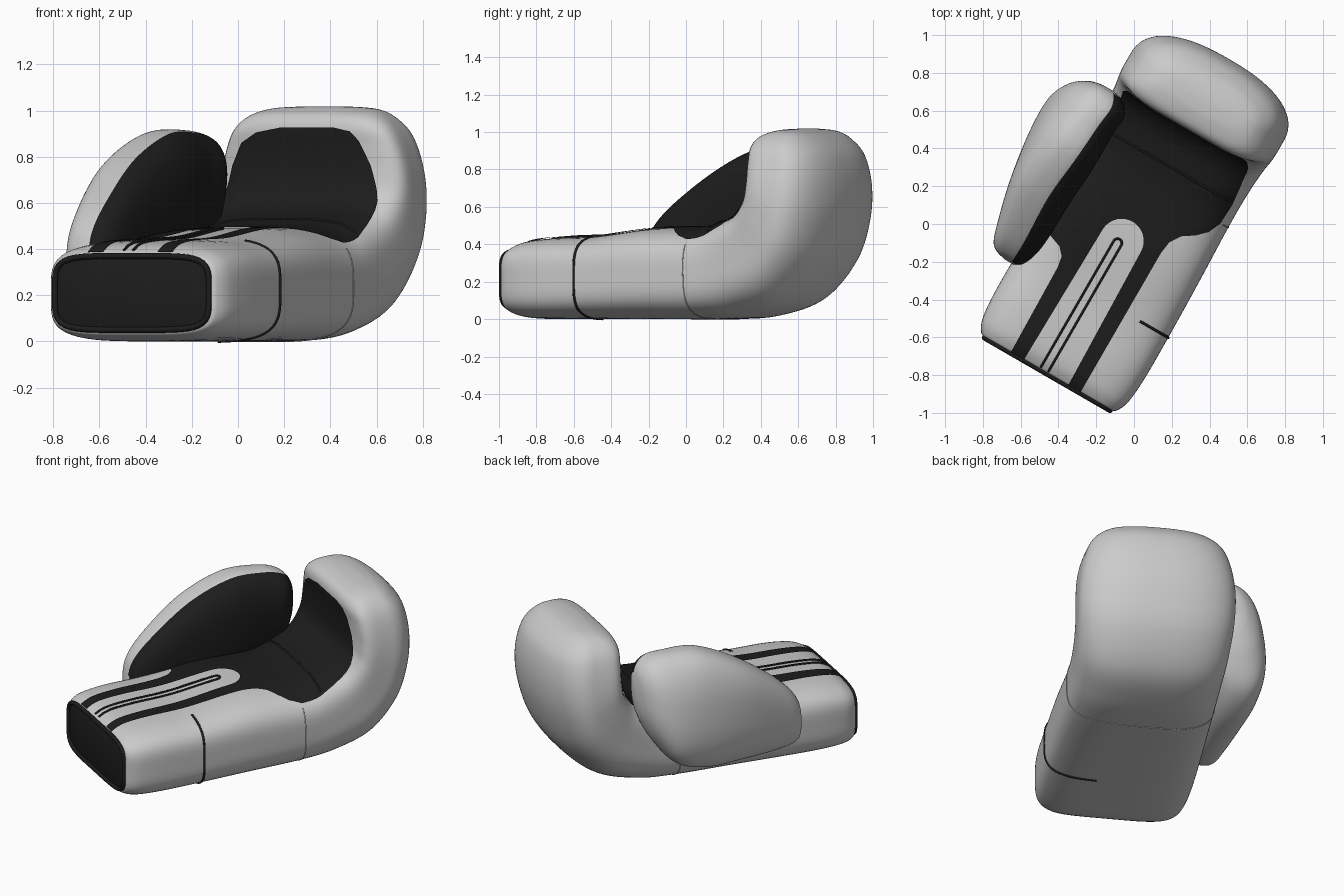
import bpy, bmesh
from math import radians, sin, cos, pi
from mathutils import Vector
from mathutils.bvhtree import BVHTree

if "Cube" in bpy.data.objects:
    bpy.data.objects.remove(bpy.data.objects["Cube"])

# local frame: x across the glove, y along it; every object is turned by TURN
TURN = radians(-30)
SEG, SUB = 96, 8
black = bpy.data.materials.new("black_leather")
black.diffuse_color = (0.012, 0.012, 0.012, 1)
black.use_nodes = True
black.node_tree.nodes["Principled BSDF"].inputs["Base Color"].default_value = black.diffuse_color


def finish(name, data, smooth=True):
    ob = bpy.data.objects.new(name, data)
    bpy.context.collection.objects.link(ob)
    ob.rotation_euler.z = TURN
    if smooth:
        bpy.ops.object.select_all(action='DESELECT')
        ob.select_set(True)
        bpy.context.view_layer.objects.active = ob
        bpy.ops.object.shade_smooth_by_angle(angle=radians(50))
    return ob


def catmull(rows):
    out = []
    for i in range(len(rows) - 1):
        a, b, c, d = (rows[max(0, min(len(rows) - 1, i + k))] for k in (-1, 0, 1, 2))
        for s in range(SUB):
            t = s / SUB
            out.append([0.5 * (2 * q + (r - p) * t + (2 * p - 5 * q + 4 * r - u) * t * t
                               + (3 * q - p - 3 * r + u) * t ** 3)
                        for p, q, r, u in zip(a, b, c, d)])
    return out + [rows[-1]]


def section_point(row, t):
    """Point on a rounded section: centre, two half axes, roundness of lower and upper half."""
    c, a, b = Vector(row[0:3]), Vector(row[3:6]), Vector(row[6:9])
    n = row[10] if sin(t) > 0 else row[9]
    r = (abs(cos(t)) ** n + abs(sin(t)) ** n) ** (-1 / n)
    return c + a * r * cos(t) + b * r * sin(t)


def loft(name, rows, is_black, black_start=False):
    bm = bmesh.new()
    rows = catmull(rows)
    rings = [[bm.verts.new(section_point(r, 2 * pi * k / SEG)) for k in range(SEG)] for r in rows]
    for i, (p, q) in enumerate(zip(rings, rings[1:])):
        for k in range(SEG):
            f = bm.faces.new((p[k], p[(k + 1) % SEG], q[(k + 1) % SEG], q[k]))
            deg = (k + 0.5) * 360 / SEG
            f.material_index = int(is_black(i / SUB, deg - 360 if deg > 180 else deg))
    bm.faces.new(rings[0]).material_index = int(black_start)
    bm.faces.new(rings[-1])
    bmesh.ops.recalc_face_normals(bm, faces=bm.faces)
    tree = BVHTree.FromBMesh(bm)
    me = bpy.data.meshes.new(name)
    bm.to_mesh(me)
    me.materials.append(None)
    me.materials.append(black)
    finish(name, me)
    return tree


def body_row(yo, zo, yi, zi, half, n, n_in):
    return [0, (yo + yi) / 2, (zo + zi) / 2, half, 0, 0, 0, (yi - yo) / 2, (zi - zo) / 2, n, n_in]


def thumb_row(y, x, z, hx, hz, lean, n):
    return [x, y, z, hx, 0, 0, lean * hz, 0, hz, 2.4, n]


# cuff, palm and curled fist: outer point, inner point, half width, squareness
body = [body_row(*r) for r in (
    (-.915, .05, -.915, .37, .385, 5, 5), (-.90, .025, -.90, .39, .415, 4.5, 4.5),
    (-.83, .004, -.83, .42, .445, 4, 4), (-.68, 0, -.68, .435, .458, 4, 4),
    (-.43, 0, -.43, .445, .458, 3.8, 3.8), (-.1, 0, -.1, .485, .452, 3.6, 3.4),
    (.24, 0, .23, .495, .442, 3.4, 3.2), (.48, .014, .37, .525, .442, 3, 3.8),
    (.72, .09, .50, .57, .452, 2.7, 5), (.90, .28, .572, .65, .465, 2.5, 6),
    (.985, .5, .588, .74, .465, 2.4, 6), (1.008, .7, .585, .84, .442, 2.4, 6),
    (.98, .87, .575, .925, .40, 2.4, 5), (.91, .965, .60, .98, .335, 2.4, 4),
    (.84, 1.005, .67, 1.01, .25, 2.4, 3), (.78, 1.018, .73, 1.018, .1, 2.4, 2.4))]
skin = loft("glove_body", body, lambda i, d: False, black_start=True)

# thumb with its dark inner face
thumb = [thumb_row(*r) for r in (
    (-.505, -.47, .31, .03, .05, 0, 2.4), (-.47, -.49, .335, .095, .145, 0, 2.6),
    (-.35, -.495, .385, .135, .225, -.03, 2.8), (-.1, -.52, .475, .17, .315, 0, 2.8),
    (.15, -.53, .54, .19, .365, .08, 2.6), (.35, -.53, .58, .185, .335, .14, 2.4),
    (.47, -.50, .64, .165, .25, .14, 2.4), (.535, -.485, .68, .10, .15, .12, 2.4),
    (.555, -.48, .69, .03, .05, .12, 2.4))]
loft("thumb", thumb, lambda i, d: 0.3 < i < 7.2 and -35 < d < 73)


def drape(p, ray):
    """Drop a point on the glove body and lift it slightly."""
    hit, nrm, _, _ = skin.ray_cast(Vector(p), Vector(ray))
    return hit + nrm * 0.007 if hit else None


def panel(name, outline, lift, ray):
    """Flat outline cut into a fine grid, then laid on the body."""
    bm = bmesh.new()
    bm.faces.new([bm.verts.new((u, v, 0)) for u, v in outline]).normal_update()
    bmesh.ops.triangulate(bm, faces=bm.faces[:])
    for k in range(-40, 40):
        for no in ((1, 0, 0), (0, 1, 0)):
            bmesh.ops.bisect_plane(bm, geom=bm.verts[:] + bm.edges[:] + bm.faces[:],
                                   plane_co=Vector(no) * k * 0.025, plane_no=no)
    lost = []
    for v in bm.verts:
        p = drape(lift(v.co.x, v.co.y), ray)
        if p is None:
            lost.append(v)
        else:
            v.co = p
    bmesh.ops.delete(bm, geom=lost, context='VERTS')
    me = bpy.data.meshes.new(name)
    bm.to_mesh(me)
    me.materials.append(black)
    finish(name, me)


def tube(name, pts, radius, mat=black, closed=False):
    pts = [p for p in pts if p is not None]
    cu = bpy.data.curves.new(name, 'CURVE')
    cu.dimensions = '3D'
    cu.bevel_depth = radius
    cu.bevel_resolution = 2
    sp = cu.splines.new('POLY')
    sp.points.add(len(pts) - 1)
    for q, p in zip(sp.points, pts):
        q.co = (*p, 1)
    sp.use_cyclic_u = closed
    if mat:
        cu.materials.append(mat)
    finish(name, cu, smooth=False)


# dark palm with two straps running down around the tongue
tongue = [(-.012 + .117 * cos(radians(a)), -.11 + .117 * sin(radians(a))) for a in range(180, -1, -12)]
panel("palm_panel", [
    (.125, -.908), (.2, -.908), (.2, -.06), (.21, .01), (.25, .07), (.31, .11), (.36, .16),
    (.39, .23), (.395, .35), (.375, .565), (-.39, .565), (-.41, .2), (-.41, -.2), (-.36, -.27),
    (-.28, -.3), (-.245, -.34), (-.235, -.4), (-.225, -.908), (-.145, -.908)] + tongue,
    lambda u, v: (u, v, .7), (0, 0, -1))

# dark inner wall of the fist
panel("fist_inner_panel", [
    (-.39, .56), (.38, .56), (.37, .62), (.325, .76), (.27, .87), (.23, .91), (.15, .925),
    (-.12, .925), (-.24, .905), (-.32, .86), (-.37, .76), (-.40, .63)],
    lambda u, v: (u, .33, v), (0, 1, 0))

# palm fold and tongue slit
tube("palm_fold", [drape((-.38 + .02 * k, .36, .7), (0, 0, -1)) for k in range(39)], .006)
slit = [(-.048, -.9 + .04 * k) for k in range(20)]
slit += [(-.025 + .023 * cos(radians(a)), -.13 + .023 * sin(radians(a))) for a in range(180, -1, -20)]
slit += [(-.002, -.14 - .04 * k) for k in range(20)]
tube("tongue_slit", [drape((u, v, .8), (0, 0, -1)) for u, v in slit], .006)

# rim of the cuff opening and seams around the body
tube("cuff_rim", [section_point(body[0], 2 * pi * k / 96) - Vector((0, .004, 0)) for k in range(96)],
     .013, closed=True)
tube("cuff_seam", [section_point(body[4], radians(a)) for a in range(-72, 60, 3)], .007)
tube("fist_seam", [section_point(body[6], radians(a)) for a in range(-215, 36, 3)], .003, None)
